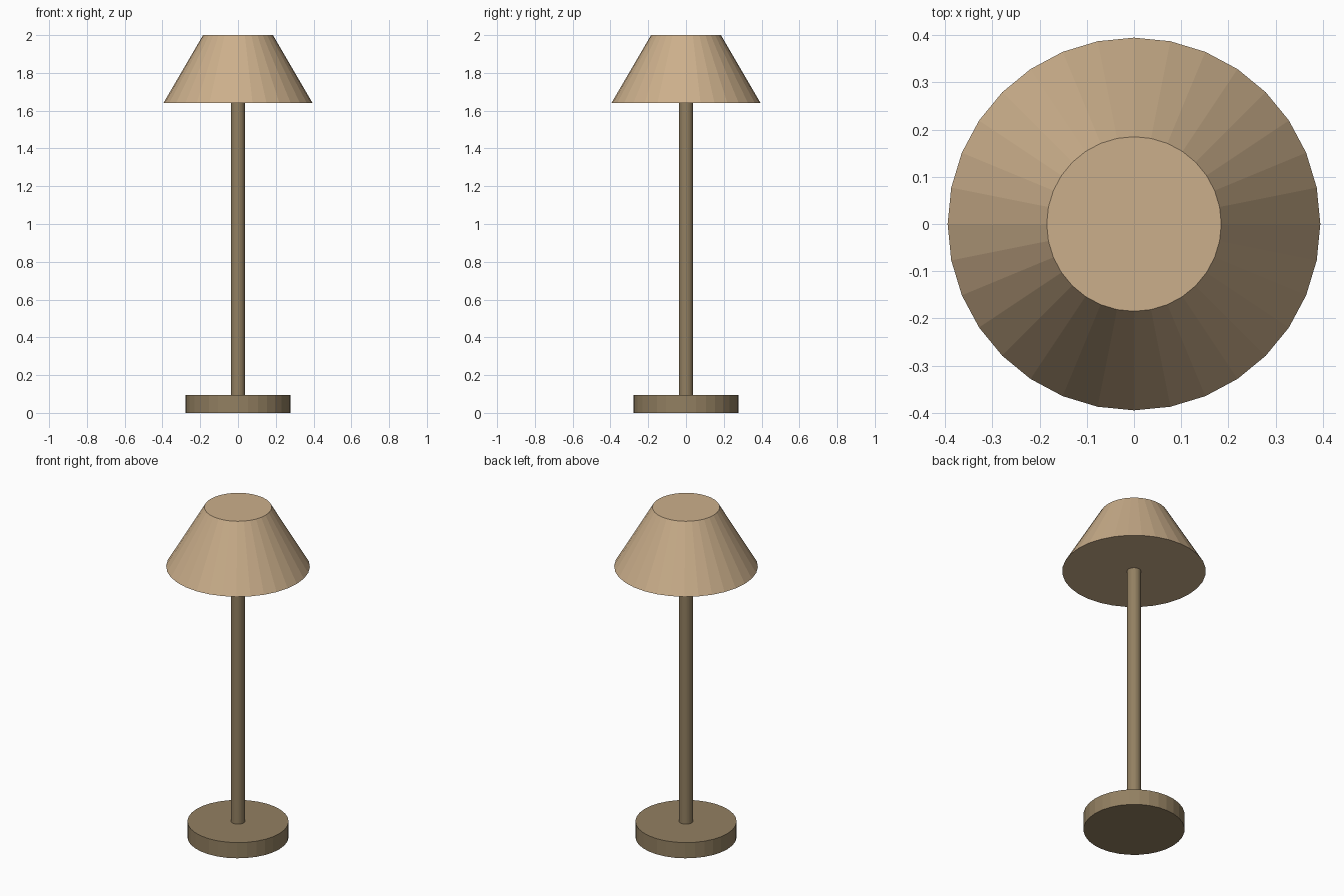
import bpy

if "Cube" in bpy.data.objects:
    bpy.data.objects.remove(bpy.data.objects["Cube"])


def material(name, color):
    mat = bpy.data.materials.new(name)
    mat.diffuse_color = (*color, 1.0)
    mat.use_nodes = True
    mat.node_tree.nodes["Principled BSDF"].inputs["Base Color"].default_value = mat.diffuse_color
    return mat


def tapered_part(name, r_bottom, r_top, z0, z1, sides, mat):
    bpy.ops.mesh.primitive_cone_add(
        vertices=sides, radius1=r_bottom, radius2=r_top,
        depth=z1 - z0, location=(0, 0, (z0 + z1) / 2))
    obj = bpy.context.object
    obj.name = name
    obj.data.materials.append(mat)
    return obj


metal = material("metal", (0.29, 0.215, 0.12))
fabric = material("fabric", (0.60, 0.43, 0.26))

# Round foot disc
tapered_part("base", 0.278, 0.278, 0.0, 0.095, 32, metal)

# Slim upright
tapered_part("pole", 0.038, 0.038, 0.095, 1.64, 32, metal)

# Closed conical shade
tapered_part("shade", 0.395, 0.185, 1.64, 2.0, 32, fabric)
